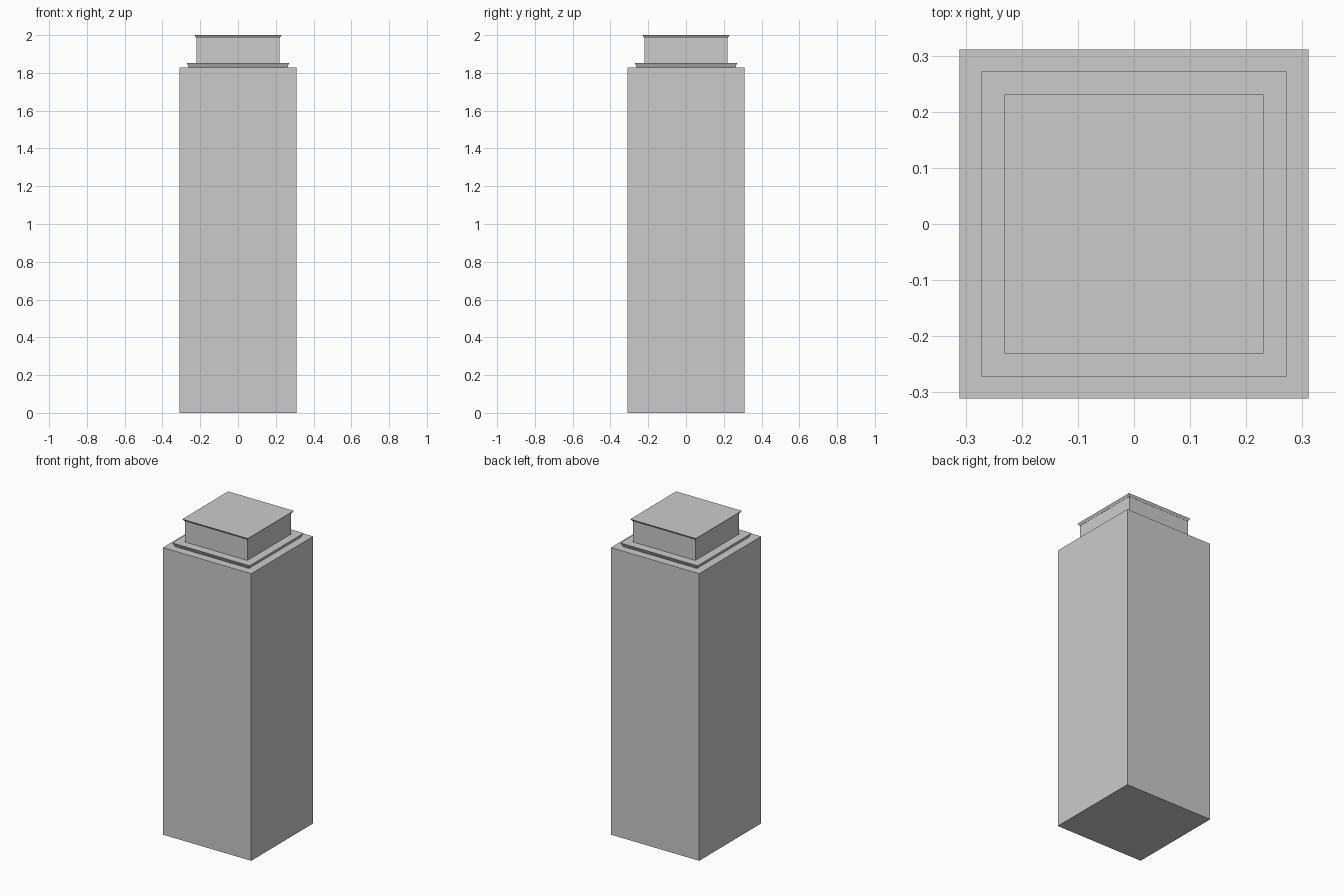
import bpy
import bmesh

if "Cube" in bpy.data.objects:
    bpy.data.objects.remove(bpy.data.objects["Cube"])


def square_tier(name, z0, z1, half0, half1):
    """Closed square block, tapering from half0 at z0 to half1 at z1."""
    bm = bmesh.new()
    bmesh.ops.create_cube(bm, size=2)
    for v in bm.verts:
        half, z = (half1, z1) if v.co.z > 0 else (half0, z0)
        v.co = (v.co.x * half, v.co.y * half, z)
    mesh = bpy.data.meshes.new(name)
    bm.to_mesh(mesh)
    bm.free()
    obj = bpy.data.objects.new(name, mesh)
    bpy.context.collection.objects.link(obj)
    return obj


# Tall main block
square_tier("body", 0, 1.828, 0.311, 0.311)
# Thin collar flaring outward above the body
square_tier("collar", 1.828, 1.853, 0.26, 0.272)
# Neck block
square_tier("neck", 1.853, 1.985, 0.22, 0.22)
# Flared lip around the flat top
square_tier("top_lip", 1.985, 2.0, 0.221, 0.231)
